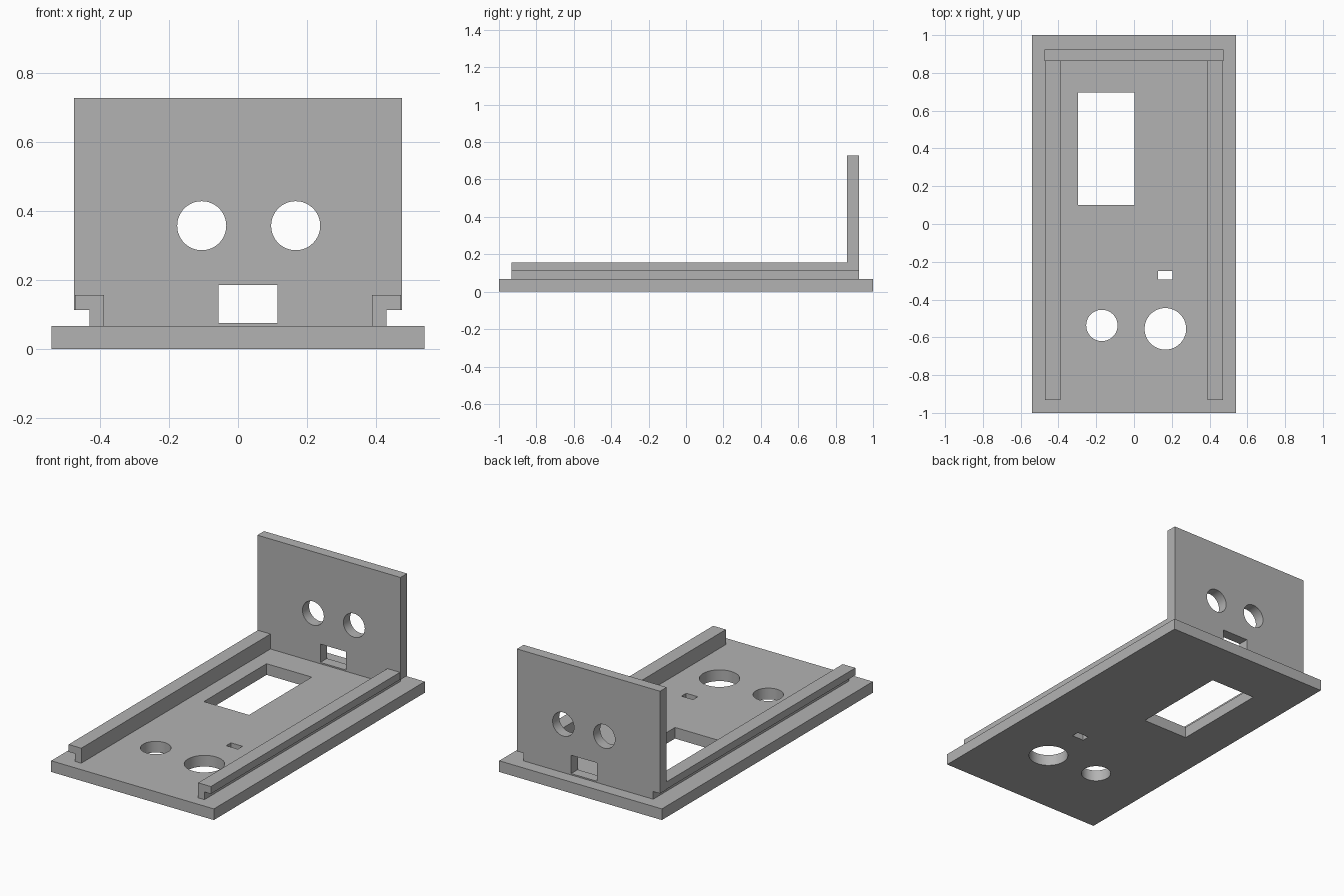
import bpy, bmesh, math
from mathutils import Matrix, Vector

cube = bpy.data.objects.get("Cube")
if cube:
    bpy.data.objects.remove(cube, do_unlink=True)

# Single grey material
grey = bpy.data.materials.new("plain grey")
grey.use_nodes = True
colour = (0.45, 0.45, 0.45, 1)
grey.diffuse_color = colour
grey.node_tree.nodes["Principled BSDF"].inputs["Base Color"].default_value = colour


def add_object(name, bm):
    bmesh.ops.recalc_face_normals(bm, faces=bm.faces)
    mesh = bpy.data.meshes.new(name)
    bm.to_mesh(mesh)
    bm.free()
    mesh.materials.append(grey)
    obj = bpy.data.objects.new(name, mesh)
    bpy.context.collection.objects.link(obj)
    return obj


def box(name, low, high):
    low, high = Vector(low), Vector(high)
    bm = bmesh.new()
    bmesh.ops.create_cube(bm, size=1, matrix=Matrix.Translation((low + high) / 2)
                          @ Matrix.Diagonal((high - low).to_4d()))
    return add_object(name, bm)


def cylinder(name, centre, radius, depth, tilt=0):
    bm = bmesh.new()
    bmesh.ops.create_cone(bm, cap_ends=True, segments=64, radius1=radius, radius2=radius,
                          depth=depth, matrix=Matrix.Translation(centre)
                          @ Matrix.Rotation(tilt, 4, 'X'))
    return add_object(name, bm)


def extrude_profile(name, points, y_front, y_back):
    """Extrude an x-z outline along y."""
    bm = bmesh.new()
    face = bm.faces.new([bm.verts.new((x, y_front, z)) for x, z in points])
    moved = bmesh.ops.extrude_face_region(bm, geom=[face])["geom"]
    bmesh.ops.translate(bm, vec=(0, y_back - y_front, 0),
                        verts=[v for v in moved if isinstance(v, bmesh.types.BMVert)])
    return add_object(name, bm)


def cut(obj, cutters):
    bpy.context.view_layer.objects.active = obj
    for cutter in cutters:
        mod = obj.modifiers.new("opening", 'BOOLEAN')
        mod.operation = 'DIFFERENCE'
        mod.solver = 'EXACT'
        mod.object = cutter
        bpy.ops.object.modifier_apply(modifier=mod.name)
        bpy.data.objects.remove(cutter, do_unlink=True)
    bpy.ops.object.select_all(action='DESELECT')
    obj.select_set(True)
    bpy.ops.object.shade_smooth_by_angle(angle=math.radians(30))


base_top, lip_bottom, lip_top = 0.067, 0.113, 0.157
panel_front, panel_back = 0.862, 0.925

# Base plate with its window, slot and two round holes
base = box("base_plate", (-0.54, -1, 0), (0.54, 1, base_top))
cut(base, [
    box("window_cutter", (-0.297, 0.1, -0.1), (0.003, 0.695, 0.2)),
    box("slot_cutter", (0.128, -0.295, -0.1), (0.205, -0.25, 0.2)),
    cylinder("small_hole_cutter", (-0.17, -0.537, 0), 0.083, 0.4),
    cylinder("large_hole_cutter", (0.166, -0.555, 0), 0.11, 0.4),
])

# Side rails with an overhanging outer lip
rail = [(0.388, base_top), (0.43, base_top), (0.43, lip_bottom),
        (0.472, lip_bottom), (0.472, lip_top), (0.388, lip_top)]
for name, side in (("left_rail", 1), ("right_rail", -1)):
    extrude_profile(name, [(side * x, z) for x, z in rail], -0.932, panel_front)

# Upright back panel, notched at its foot to follow the rails
half = [(0.43, base_top), (0.43, lip_bottom), (0.475, lip_bottom), (0.475, 0.727)]
panel = extrude_profile("back_panel", half + [(-x, z) for x, z in reversed(half)],
                        panel_front, panel_back)
middle = (panel_front + panel_back) / 2
cut(panel, [
    box("port_cutter", (-0.057, 0.8, 0.075), (0.115, 1, 0.185)),
    *[cylinder("panel_hole_cutter", (x, middle, 0.357), 0.071, 0.2, math.pi / 2)
      for x in (-0.105, 0.167)],
])
